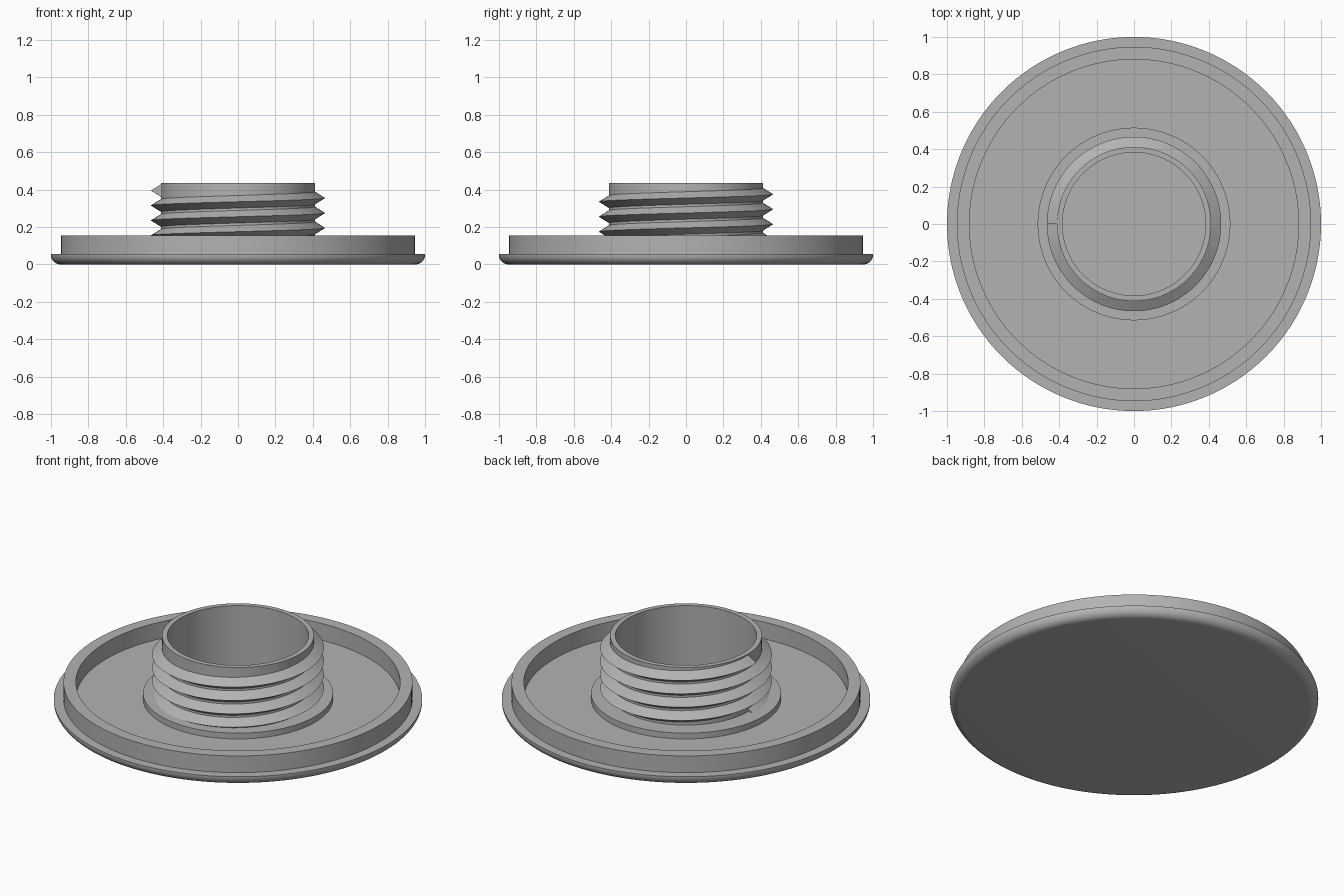
import bpy, bmesh, math

SEGMENTS = 128

cube = bpy.data.objects.get("Cube")
if cube:
    bpy.data.objects.remove(cube, do_unlink=True)

grey = bpy.data.materials.new("plain grey")
grey.use_nodes = True
grey.diffuse_color = (0.45, 0.45, 0.45, 1)
grey.node_tree.nodes["Principled BSDF"].inputs["Base Color"].default_value = (0.45, 0.45, 0.45, 1)


def finish(name, bm):
    bmesh.ops.recalc_face_normals(bm, faces=bm.faces)
    mesh = bpy.data.meshes.new(name)
    bm.to_mesh(mesh)
    bm.free()
    mesh.materials.append(grey)
    obj = bpy.data.objects.new(name, mesh)
    bpy.context.scene.collection.objects.link(obj)
    bpy.ops.object.select_all(action='DESELECT')
    obj.select_set(True)
    bpy.context.view_layer.objects.active = obj
    bpy.ops.object.shade_smooth_by_angle(angle=math.radians(30))
    return obj


def lathe(name, profile):
    """Turn an (r, z) profile round the z axis."""
    bm = bmesh.new()
    verts = [bm.verts.new((r, 0, z)) for r, z in profile]
    edges = [bm.edges.new(pair) for pair in zip(verts, verts[1:])]
    bmesh.ops.spin(bm, geom=verts + edges, axis=(0, 0, 1), cent=(0, 0, 0),
                   angle=math.tau, steps=SEGMENTS, use_merge=True)
    bmesh.ops.remove_doubles(bm, verts=bm.verts, dist=1e-5)
    return finish(name, bm)


# Cap: rounded base, raised rim, flange, hollow neck
FLOOR, FLANGE, RIM, NECK = 0.055, 0.09, 0.155, 0.435
FILLET = 0.05
rounding = [(1 - FILLET + FILLET * math.sin(a), FILLET - FILLET * math.cos(a))
            for a in (math.pi / 2 * i / 8 for i in range(9))]
lathe("cap_body", [(0, 0)] + rounding + [
    (1, FLOOR), (0.947, FLOOR), (0.947, RIM), (0.88, RIM), (0.88, FLOOR),
    (0.515, FLOOR), (0.515, FLANGE), (0.412, FLANGE), (0.412, NECK),
    (0.383, NECK), (0.383, FLOOR), (0, FLOOR)])

# Screw thread: triangular section swept up a helix, with flat ends
TURNS, PITCH, START = 4, 0.08, 0.075
section = [(0.405, -0.038), (0.466, 0), (0.405, 0.038)]
bm = bmesh.new()
rings = []
for i in range(TURNS * SEGMENTS + 1):
    turn = i / SEGMENTS
    a = math.pi + turn * math.tau
    rings.append([bm.verts.new((r * math.cos(a), r * math.sin(a), START + turn * PITCH + z))
                  for r, z in section])
for low, high in zip(rings, rings[1:]):
    for j in range(3):
        k = (j + 1) % 3
        bm.faces.new((low[j], low[k], high[k], high[j]))
bm.faces.new(rings[0])
bm.faces.new(rings[-1])
finish("screw_thread", bm)
